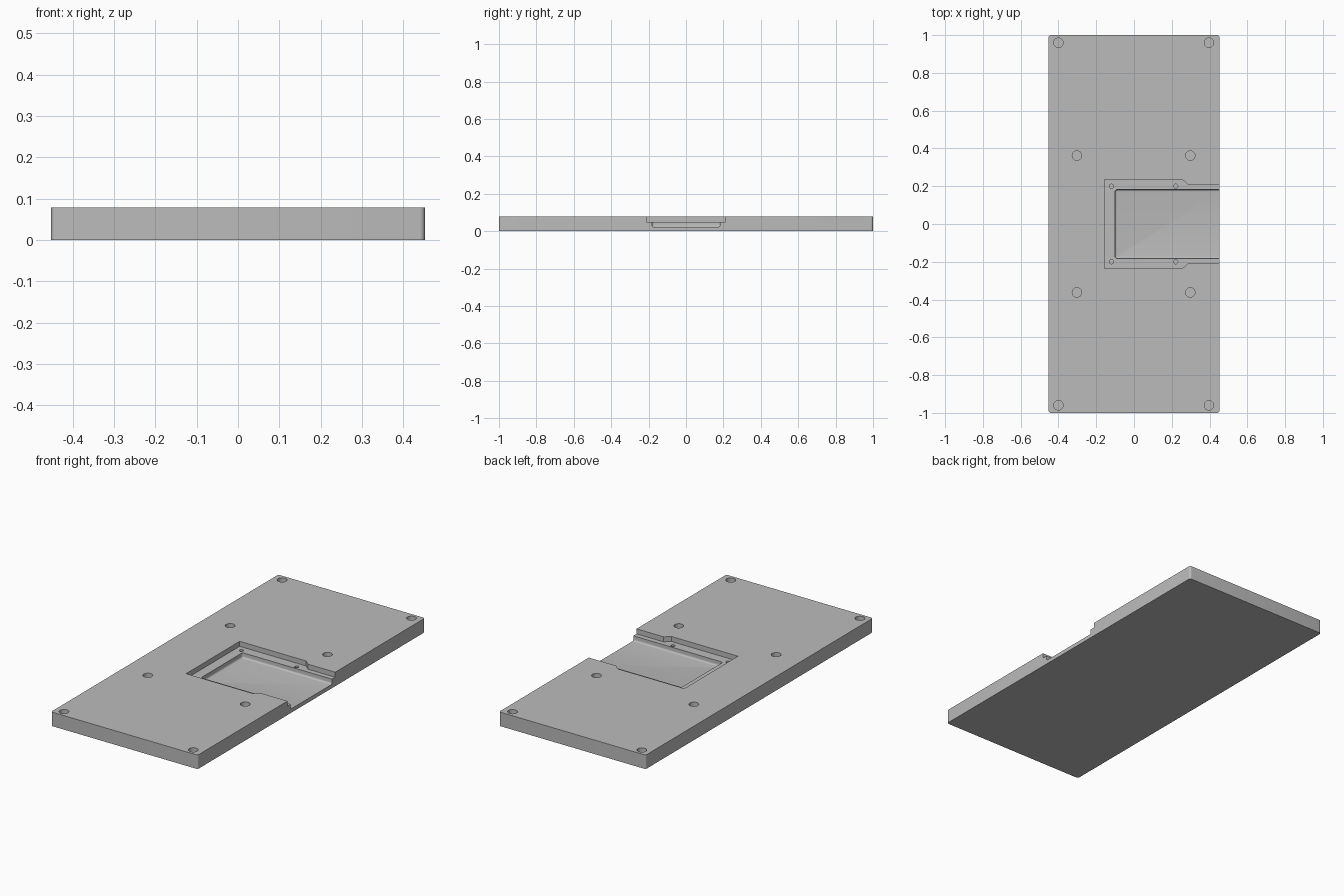
import bpy, bmesh
from math import radians

if "Cube" in bpy.data.objects:
    bpy.data.objects.remove(bpy.data.objects["Cube"])

HALF_X, HALF_Y, TOP = 0.452, 1.0, 0.078
LEDGE, FLOOR, ABOVE = 0.05, 0.022, 0.12

metal = bpy.data.materials.new("plain_grey")
metal.use_nodes = True
grey = (0.5, 0.5, 0.5, 1)
metal.diffuse_color = grey
metal.node_tree.nodes["Principled BSDF"].inputs["Base Color"].default_value = grey


def prism(name, outline, z0, z1, corner=0, floor_fillet=0):
    """Extrude an outline, rounding its upright edges and then its floor edges."""
    bm = bmesh.new()
    face = bm.faces.new([bm.verts.new((x, y, z0)) for x, y in outline])
    new = bmesh.ops.extrude_face_region(bm, geom=[face])["geom"]
    for v in new:
        if isinstance(v, bmesh.types.BMVert):
            v.co.z = z1
    bmesh.ops.recalc_face_normals(bm, faces=bm.faces)
    if corner:
        upright = [e for e in bm.edges if abs(e.verts[0].co.z - e.verts[1].co.z) > 0.001]
        bmesh.ops.bevel(bm, geom=upright, offset=corner, segments=6, profile=0.5, affect='EDGES')
    if floor_fillet:
        low = [e for e in bm.edges if all(abs(v.co.z - z0) < 0.0001 for v in e.verts)]
        bmesh.ops.bevel(bm, geom=low, offset=floor_fillet, segments=5, profile=0.5, affect='EDGES')
    mesh = bpy.data.meshes.new(name)
    bm.to_mesh(mesh)
    bm.free()
    mesh.materials.append(metal)
    obj = bpy.data.objects.new(name, mesh)
    bpy.context.collection.objects.link(obj)
    return obj


def box(x0, x1, y):
    return [(x0, -y), (x1, -y), (x1, y), (x0, y)]


def hole(name, x, y, radius, z0):
    bpy.ops.mesh.primitive_cylinder_add(vertices=32, radius=radius, depth=ABOVE - z0,
                                        location=(x, y, (ABOVE + z0) / 2))
    obj = bpy.context.object
    obj.name = name
    obj.data.materials.append(metal)
    return obj


# Plate with slightly rounded corners
plate = prism("base_plate", box(-HALF_X, HALF_X, HALF_Y), 0, TOP, corner=0.012)

# Shallow stepped recess, open on the left edge
side = [(-0.155, 0.236), (0.255, 0.236), (0.285, 0.21), (0.6, 0.21)]
outline = [(x, -y) for x, y in side] + side[::-1]
cutters = [prism("recess_cutter", outline, LEDGE, ABOVE)]

# Deeper channel with a filleted floor
cutters.append(prism("channel_cutter", box(-0.1, 0.6, 0.182), FLOOR, ABOVE,
                     corner=0.012, floor_fillet=0.01))

# Mounting holes in the plate and small screw holes in the ledge
for s in (-1, 1):
    for x, y in ((-0.4, 0.96), (0.397, 0.96), (-0.302, 0.362), (0.298, 0.362)):
        cutters.append(hole("mounting_hole_cutter", x, s * y, 0.025, 0.045))
    for x in (-0.119, 0.221):
        cutters.append(hole("screw_hole_cutter", x, s * 0.2, 0.011, 0.022))

# Cut everything out of the plate
bpy.context.view_layer.objects.active = plate
for cutter in cutters:
    mod = plate.modifiers.new("cut", 'BOOLEAN')
    mod.operation = 'DIFFERENCE'
    mod.solver = 'EXACT'
    mod.object = cutter
    bpy.ops.object.select_all(action='DESELECT')
    plate.select_set(True)
    bpy.context.view_layer.objects.active = plate
    bpy.ops.object.modifier_apply(modifier=mod.name)
    bpy.data.objects.remove(cutter)

bpy.ops.object.shade_smooth_by_angle(angle=radians(30))
